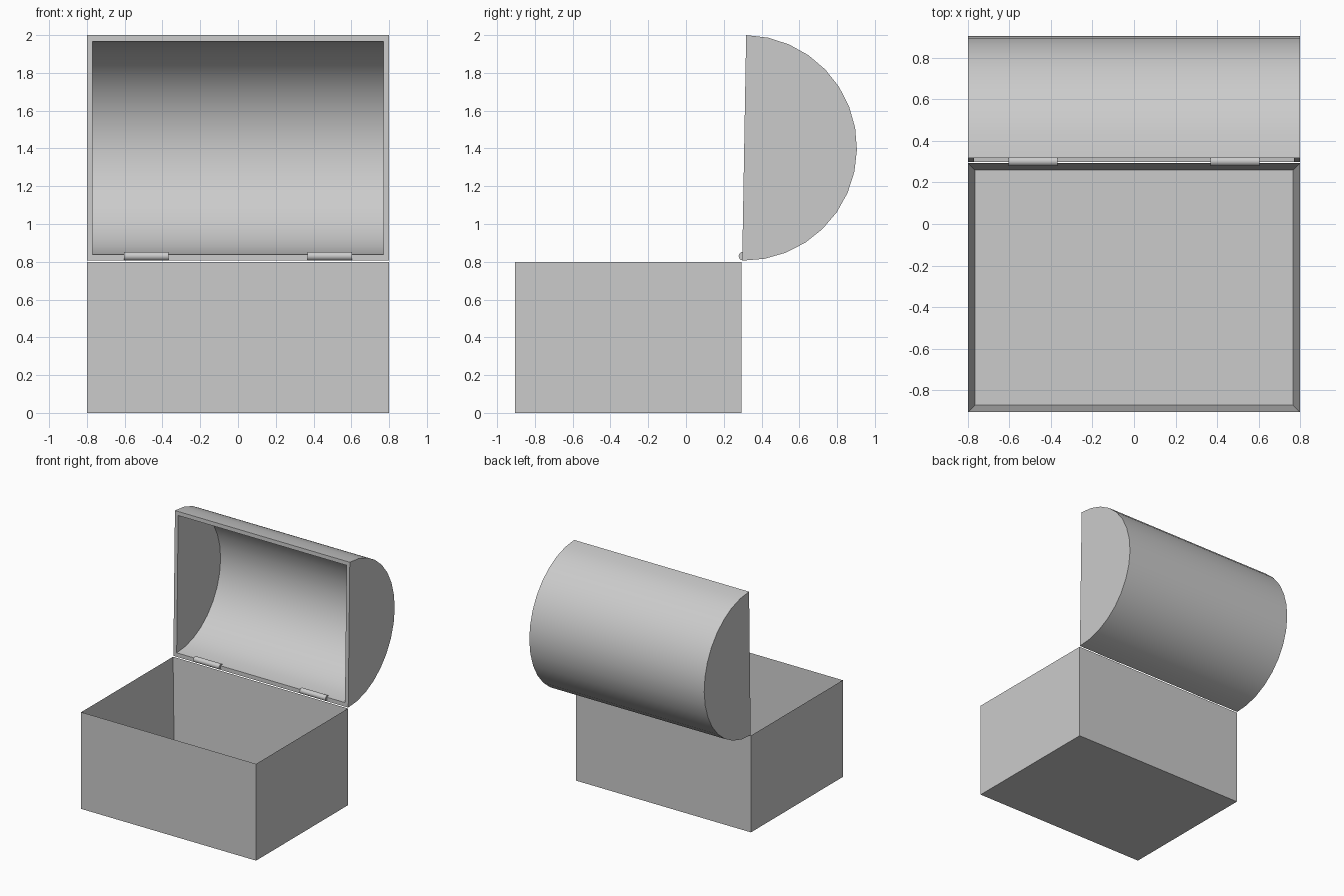
import bpy, bmesh, math
from math import sin, cos, pi

if "Cube" in bpy.data.objects:
    bpy.data.objects.remove(bpy.data.objects["Cube"])


def make_object(name, bm, loc=(0, 0, 0), rot=(0, 0, 0)):
    bmesh.ops.recalc_face_normals(bm, faces=bm.faces)
    me = bpy.data.meshes.new(name)
    bm.to_mesh(me)
    bm.free()
    ob = bpy.data.objects.new(name, me)
    bpy.context.collection.objects.link(ob)
    ob.location, ob.rotation_euler = loc, rot
    return ob


def smooth(ob):
    bpy.ops.object.select_all(action='DESELECT')
    ob.select_set(True)
    bpy.context.view_layer.objects.active = ob
    bpy.ops.object.shade_smooth_by_angle(angle=math.radians(35))


# Open box: inset the top face, then push it down to the inner floor
bm = bmesh.new()
bmesh.ops.create_cube(bm, size=1)
bmesh.ops.scale(bm, vec=(1.6, 1.2, 0.8), verts=bm.verts)
bm.normal_update()
top = next(f for f in bm.faces if f.normal.z > 0.9)
bmesh.ops.inset_region(bm, faces=[top], thickness=0.047)
bmesh.ops.translate(bm, vec=(0, 0, -0.75), verts=top.verts)
make_object("chest_box", bm, (0, -0.306, 0.4))

# Hollow half-barrel lid, tilted slightly back
bm = bmesh.new()
SEG = 16


def arc(x, r):
    angles = [-pi / 2 + pi * i / SEG for i in range(SEG + 1)]
    return [bm.verts.new((x, r * cos(a), r * sin(a))) for a in angles]


outer = [arc(x, 0.597) for x in (-0.8, 0.8)]
inner = [arc(x, 0.564) for x in (-0.77, 0.77)]
for left, right in (outer, inner):
    for i in range(SEG):
        bm.faces.new((left[i], left[i + 1], right[i + 1], right[i]))
    bm.faces.new(left)
    bm.faces.new(right)
# rim around the opening
ro, ri = [[l[0], l[-1], r[-1], r[0]] for l, r in (outer, inner)]
for i in range(4):
    j = (i + 1) % 4
    bm.faces.new((ro[i], ro[j], ri[j], ri[i]))
smooth(make_object("lid", bm, (0, 0.308, 1.403), (math.radians(-1), 0, 0)))

# Two hinge barrels
for side, label in ((-1, "left"), (1, "right")):
    bm = bmesh.new()
    bmesh.ops.create_cone(bm, cap_ends=True, segments=32, radius1=0.023,
                          radius2=0.023, depth=0.236)
    smooth(make_object("hinge_" + label, bm, (side * 0.486, 0.302, 0.83),
                       (0, pi / 2, 0)))
